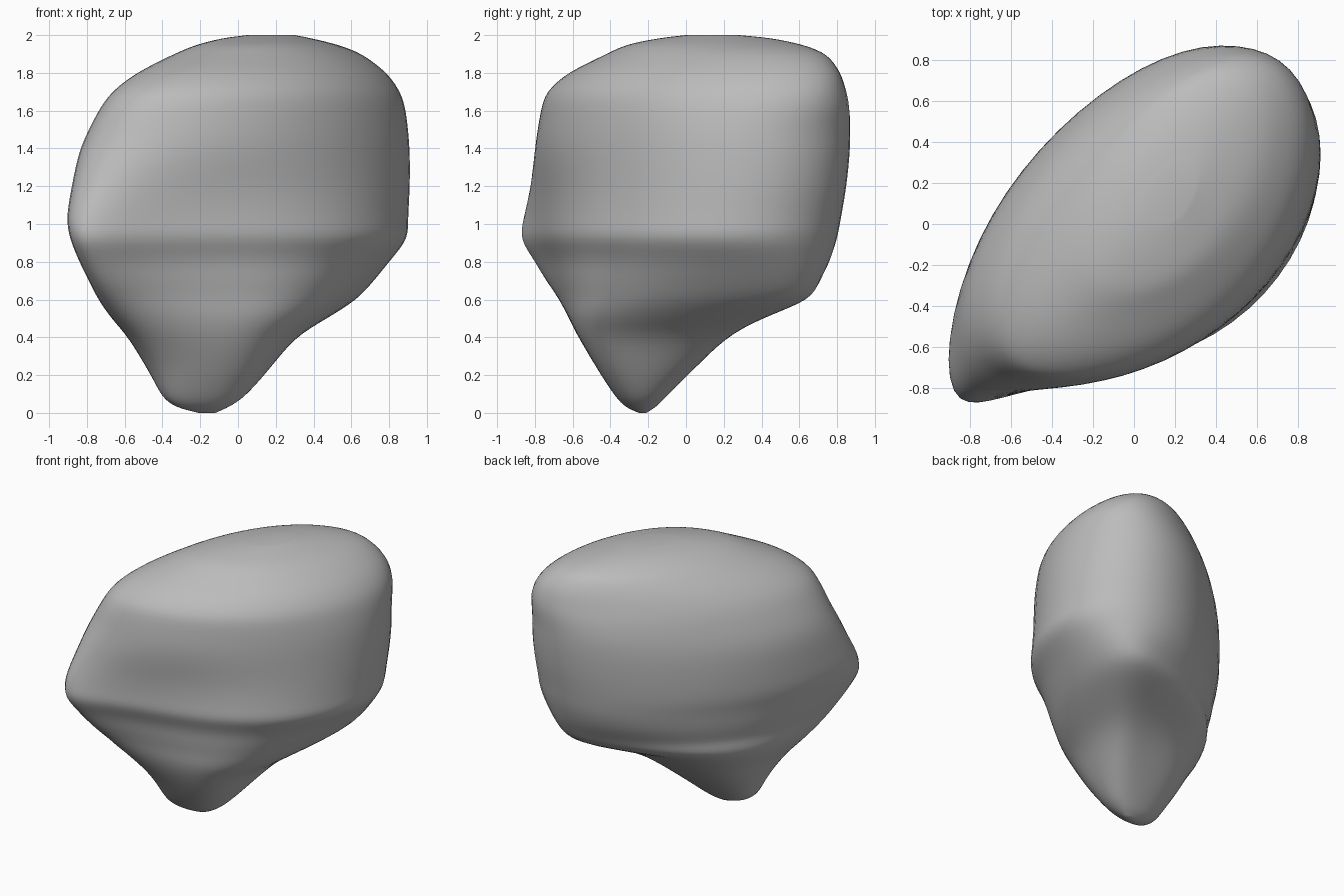
import bpy
import bmesh
from math import cos, sin, pi, radians

# Remove the default cube
cube = bpy.data.objects.get("Cube")
if cube:
    bpy.data.objects.remove(cube, do_unlink=True)

SEGMENTS = 56
STEPS = 4

# Horizontal sections: height, left-right limits, front-back limits
SECTIONS = [
    (.0, -.21, -.12, -.25, -.21),
    (.03, -.33, -.05, -.32, -.16),
    (.08, -.4, .03, -.37, -.11),
    (.2, -.46, .14, -.45, .01),
    (.4, -.58, .3, -.57, .21),
    (.5, -.67, .47, -.62, .4),
    (.6, -.74, .63, -.67, .66),
    (.7, -.79, .72, -.74, .71),
    (.8, -.84, .8, -.8, .76),
    (.92, -.89, .9, -.88, .8),
    (1.03, -.91, .9, -.86, .82),
    (1.2, -.88, .91, -.82, .85),
    (1.4, -.84, .91, -.8, .87),
    (1.6, -.74, .89, -.77, .87),
    (1.7, -.67, .86, -.74, .85),
    (1.8, -.54, .79, -.63, .82),
    (1.9, -.34, .66, -.42, .75),
    (1.95, -.22, .53, -.32, .62),
    (1.985, -.08, .38, -.14, .45),
    (2, .05, .3, 0, .28),
]


def bump(value, centre, width):
    """Smooth hill that is one at the centre and fades to zero."""
    return max(0, 1 - ((value - centre) / width) ** 2) ** 2


def lobe(angle, centre, power):
    """Weight of one part of the section's outline."""
    return ((1 + cos(angle - radians(centre))) / 2) ** power


def smooth_sections():
    """Divide the gaps between sections, then round off the corners."""
    rows = []
    for low, high in zip(SECTIONS, SECTIONS[1:]):
        for s in range(STEPS):
            rows.append([a + (b - a) * s / STEPS for a, b in zip(low, high)])
    rows.append(list(SECTIONS[-1]))
    for _ in range(STEPS):
        middle = [[(a + 2 * b + c) / 4 for a, b, c in zip(*trio)]
                  for trio in zip(rows, rows[1:], rows[2:])]
        rows = [rows[0], *middle, rows[-1]]
    return rows


def section_ring(bm, z, x0, x1, y0, y1):
    """Slanted oval filling its limits, with tips and sides varied by height."""
    cx, cy = (x0 + x1) / 2, (y0 + y1) / 2
    hx, hy = (x1 - x0) / 2, (y1 - y0) / 2
    base = 68 + 5 * bump(z, .2, .5)
    front_tip = 8 + 28 * bump(z, .85, .65)
    back_tip = 28 * bump(z, .45, .5) + 9 * bump(z, 1.85, .4)
    front_side = 20 * bump(z, .3, .6)
    back_side = 28 * bump(z, .2, .5) - 11
    ring = []
    for i in range(SEGMENTS):
        t = 2 * pi * i / SEGMENTS
        slant = radians(base - front_tip * lobe(t, 220, 4)
                        - back_tip * lobe(t, 35, 4)
                        + front_side * lobe(t, 303, 2)
                        + back_side * lobe(t, 138, 2))
        ring.append(bm.verts.new((cx + hx * cos(t), cy + hy * cos(t - slant), z)))
    return ring


# Loft the body through the sections and cap both ends
bm = bmesh.new()
rings = [section_ring(bm, *row) for row in smooth_sections()]
for lower, upper in zip(rings, rings[1:]):
    for i in range(SEGMENTS):
        j = (i + 1) % SEGMENTS
        bm.faces.new((lower[i], lower[j], upper[j], upper[i]))
bm.faces.new(list(reversed(rings[0])))
bm.faces.new(rings[-1])
bmesh.ops.recalc_face_normals(bm, faces=bm.faces)

mesh = bpy.data.meshes.new("stone_body")
bm.to_mesh(mesh)
bm.free()
body = bpy.data.objects.new("stone_body", mesh)
bpy.context.collection.objects.link(body)

# Plain grey colour
grey = bpy.data.materials.new("plain_grey")
grey.use_nodes = True
colour = (.5, .5, .5, 1)
grey.diffuse_color = colour
grey.node_tree.nodes["Principled BSDF"].inputs["Base Color"].default_value = colour
mesh.materials.append(grey)

# Smooth shading over the whole body
for face in mesh.polygons:
    face.use_smooth = True
